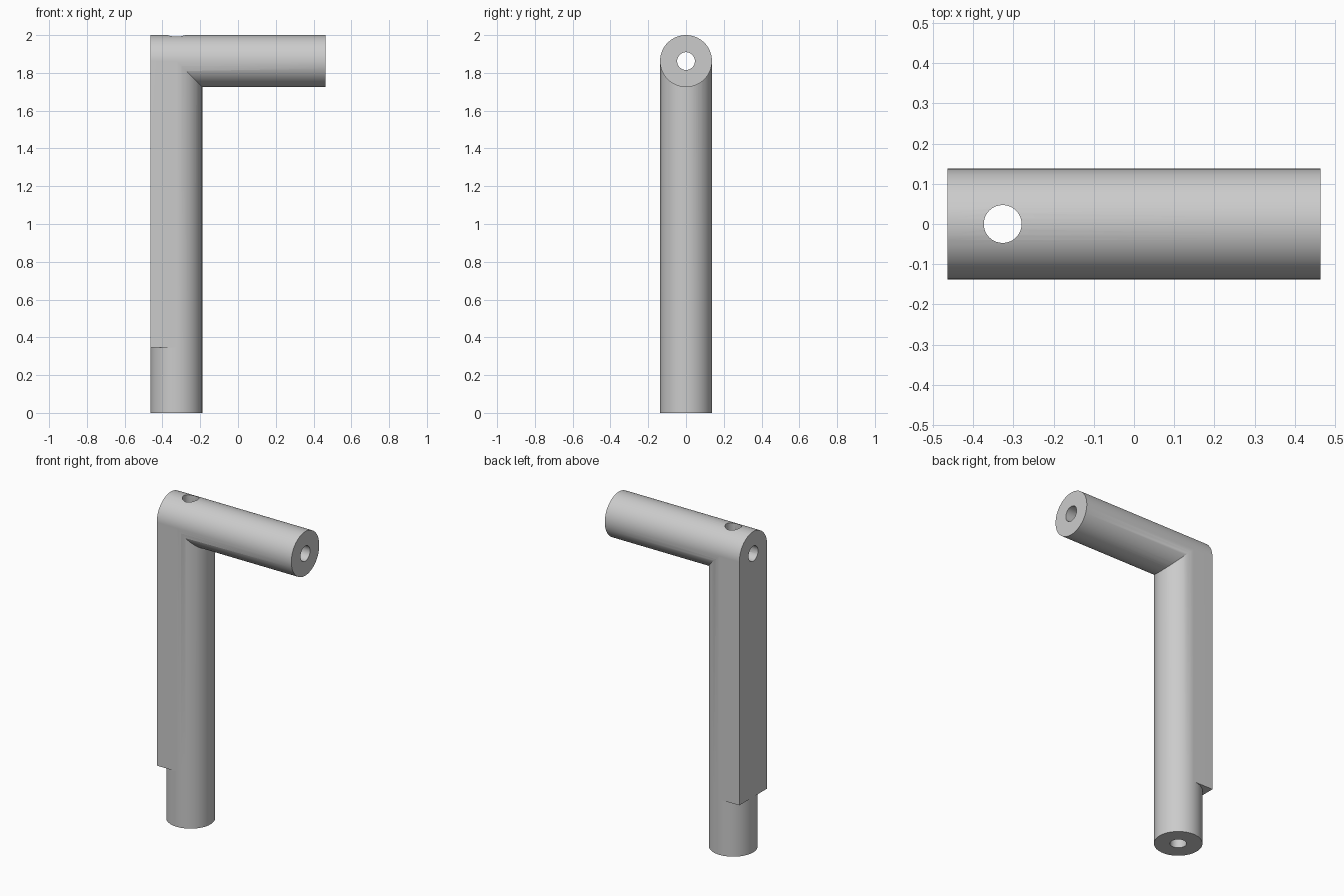
import bpy, bmesh, math

cube = bpy.data.objects.get("Cube")
if cube:
    bpy.data.objects.remove(cube, do_unlink=True)

R, HOLE, SEG = 0.1375, 0.047, 64
LEFT, RIGHT, POST_X = -0.464, 0.464, -0.3265
BAR_Z, STEP_Z = 2 - R, 0.345

grey = bpy.data.materials.new("light_grey")
grey.use_nodes = True
grey.diffuse_color = (0.6, 0.6, 0.6, 1)
grey.node_tree.nodes["Principled BSDF"].inputs["Base Color"].default_value = (0.6, 0.6, 0.6, 1)


def rod(name, radius, length, location, along_x=False):
    bpy.ops.mesh.primitive_cylinder_add(vertices=SEG, radius=radius, depth=length, location=location,
                                        rotation=(0, math.pi / 2 if along_x else 0, 0))
    ob = bpy.context.object
    ob.name = name
    ob.data.materials.append(grey)
    return ob


def combine(target, tool, operation):
    mod = target.modifiers.new(tool.name, 'BOOLEAN')
    mod.object, mod.operation, mod.solver = tool, operation, 'EXACT'
    bpy.context.view_layer.objects.active = target
    bpy.ops.object.modifier_apply(modifier=mod.name)
    bpy.data.objects.remove(tool, do_unlink=True)


# Post: round foot, then a round front with a square back above the step
bm = bmesh.new()


def arc(z, start, end):
    count = round((end - start) / math.tau * SEG)
    angles = [start + (end - start) * i / count for i in range(count + 1)]
    return [bm.verts.new((POST_X + R * math.cos(a), R * math.sin(a), z)) for a in angles]


def walls(low, high):
    n = len(low)
    for i in range(n):
        j = (i + 1) % n
        bm.faces.new((low[i], low[j], high[j], high[i]))


half = math.pi / 2
foot = arc(0, -half, 3 * half)[:-1]
step = arc(STEP_Z, -half, 3 * half)[:-1]
bm.faces.new(foot[::-1])
walls(foot, step)
h, q = SEG // 2, 3 * SEG // 4
back, front = [bm.verts.new((LEFT, y, STEP_Z)) for y in (R, -R)]
bm.faces.new(step[h:q + 1] + [back])
bm.faces.new(step[q:] + [step[0], front])
outline = step[:h + 1] + [back, step[q], front]
top = [bm.verts.new((v.co.x, v.co.y, BAR_Z)) for v in outline]
walls(outline, top)
bm.faces.new(top)
bmesh.ops.recalc_face_normals(bm, faces=bm.faces)
mesh = bpy.data.meshes.new("angled_handle")
bm.to_mesh(mesh)
bm.free()
mesh.materials.append(grey)
handle = bpy.data.objects.new("angled_handle", mesh)
bpy.context.collection.objects.link(handle)

# Cross bar, then the two crossing bores
combine(handle, rod("cross_bar", R, RIGHT - LEFT, (0, 0, BAR_Z), True), 'UNION')
combine(handle, rod("bar_bore", HOLE, 2, (0, 0, BAR_Z), True), 'DIFFERENCE')
combine(handle, rod("post_bore", HOLE, 3, (POST_X, 0, 1)), 'DIFFERENCE')

# Smooth curves with crisp edges
bpy.ops.object.select_all(action='DESELECT')
handle.select_set(True)
bpy.context.view_layer.objects.active = handle
bpy.ops.object.shade_smooth_by_angle(angle=math.radians(30))
weighted = handle.modifiers.new("weighted_normals", 'WEIGHTED_NORMAL')
weighted.keep_sharp = True
